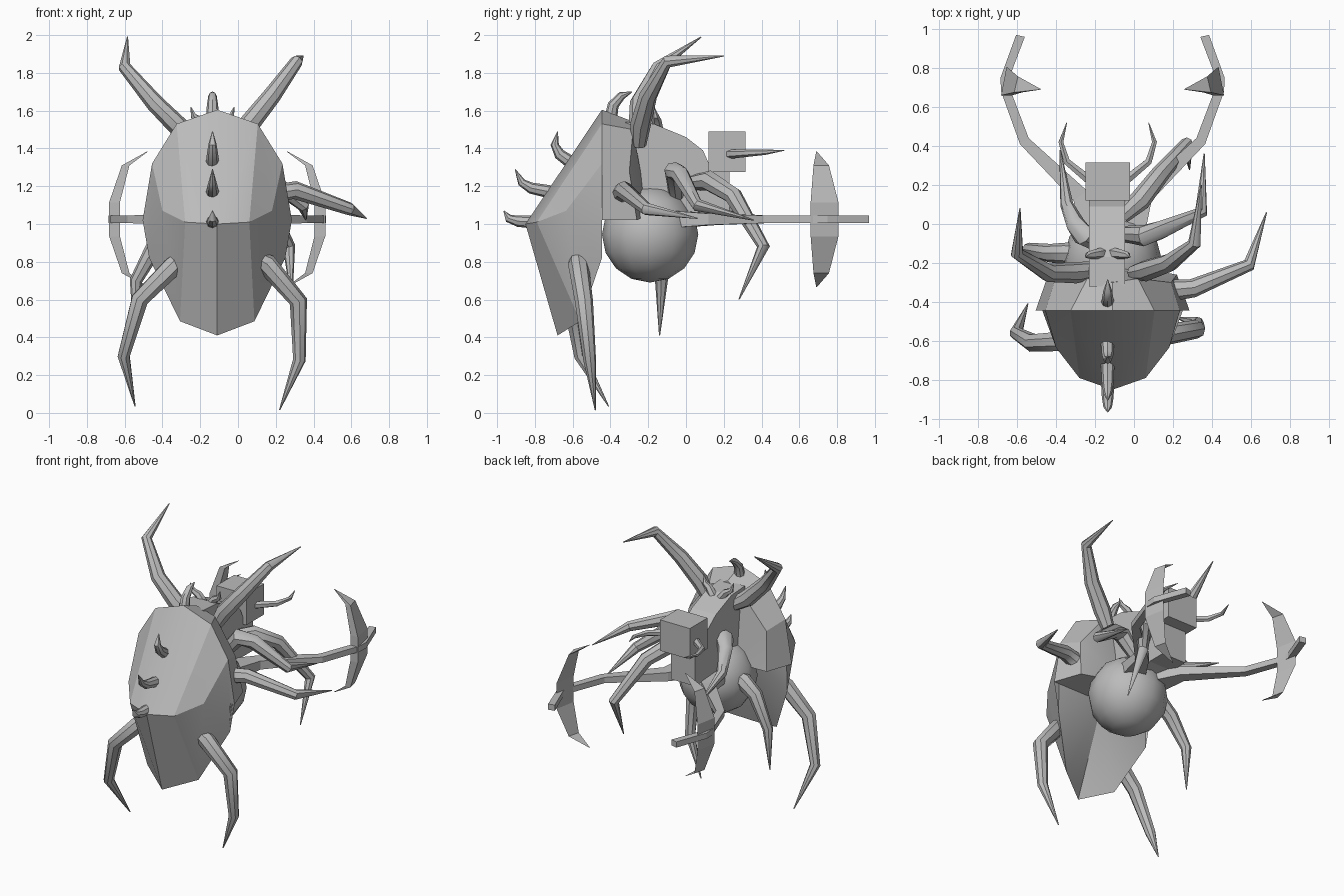
import bpy, bmesh, math
from mathutils import Vector

cube = bpy.data.objects.get("Cube")
if cube:
    bpy.data.objects.remove(cube, do_unlink=True)

grey = bpy.data.materials.new("shell_grey")
grey.use_nodes = True
COLOUR = (0.5, 0.5, 0.5, 1)
grey.diffuse_color = COLOUR
grey.node_tree.nodes["Principled BSDF"].inputs["Base Color"].default_value = COLOUR

BODY_X = -0.11   # symmetry line of shell and pincers
HEAD_X = -0.135  # symmetry line of head and horns


def finish(name, bm, smooth=0):
    bmesh.ops.recalc_face_normals(bm, faces=bm.faces)
    mesh = bpy.data.meshes.new(name)
    bm.to_mesh(mesh)
    bm.free()
    mesh.materials.append(grey)
    ob = bpy.data.objects.new(name, mesh)
    bpy.context.collection.objects.link(ob)
    if smooth:
        bpy.ops.object.select_all(action='DESELECT')
        ob.select_set(True)
        bpy.context.view_layer.objects.active = ob
        bpy.ops.object.shade_smooth_by_angle(angle=math.radians(smooth))
    return ob


def loft(name, rings, smooth=0):
    """Skin closed rings of points and cap both ends."""
    bm = bmesh.new()
    rows = [[bm.verts.new(p) for p in ring] for ring in rings]
    n = len(rows[0])
    for a, b in zip(rows, rows[1:]):
        for i in range(n):
            j = (i + 1) % n
            bm.faces.new((a[i], a[j], b[j], b[i]))
    bm.faces.new(rows[0])
    bm.faces.new(rows[-1])
    return finish(name, bm, smooth)


def tube(name, path, radii, sides=8):
    """Tapering round limb along a path."""
    pts = [Vector(p) for p in path]
    rings, side = [], None
    for i, p in enumerate(pts):
        d = (pts[min(i + 1, len(pts) - 1)] - pts[max(i - 1, 0)]).normalized()
        ref = side or (Vector((0, 0, 1)) if abs(d.z) < 0.8 else Vector((0, 1, 0)))
        side = (ref - d * ref.dot(d)).normalized()
        up = d.cross(side)
        rings.append([p + (side * math.cos(t) + up * math.sin(t)) * radii[i]
                      for t in (2 * math.pi * k / sides for k in range(sides))])
    return loft(name, rings, 40)


def box(name, x, y, z):
    return loft(name, [[(a, y[0], z[0]), (a, y[1], z[0]), (a, y[1], z[1]), (a, y[0], z[1])] for a in x])


def mirrored(half):
    """Half outline, from centre to centre, completed across the body line."""
    full = half + [(-x, y, z) for x, y, z in reversed(half) if x > 0]
    return [(BODY_X + x, y, z) for x, y, z in full]


def bridge_strip(bm, upper, lower):
    for i in range(len(upper) - 1):
        quad = []
        for v in (upper[i], upper[i + 1], lower[i + 1], lower[i]):
            if v not in quad:
                quad.append(v)
        bm.faces.new(quad)


# Shell: upper shield, lower keel and rear dome sharing one seam
R = -0.445
top, shoulder, side = (0, R, 1.605), (.215, R, 1.53), (.345, R, 1.32)
seam = [side, (.29, -.635, 1.07), (.17, -.79, 1.01), (0, -.85, 1.0)]
hip, low = (.395, R, 1.02), (.36, R, .82)
keel = [hip, low, (.197, -.56, .485), (0, -.68, .41)]
dome = [(0, -.3, 1.55), (.13, -.28, 1.5), (.3, -.3, 1.28), (.33, -.26, 1.02)]
rim = [top, shoulder, side, hip]

bm = bmesh.new()
cache = {}


def vert(p, s):
    key = (round(p[0] * s, 4), p[1], p[2])
    if key not in cache:
        cache[key] = bm.verts.new((BODY_X + key[0], p[1], p[2]))
    return cache[key]


for s in (1, -1):
    S, K, D, M = ([vert(p, s) for p in row] for row in (seam, keel, dome, rim))
    bm.faces.new((M[0], M[1], S[3]))
    bm.faces.new((M[1], S[2], S[3]))
    bm.faces.new((M[1], S[1], S[2]))
    bm.faces.new((M[1], S[0], S[1]))
    bridge_strip(bm, S, K)
    bridge_strip(bm, M, D)
    back, heart = vert((0, -.2, 1.05), s), vert((0, R, 1.02), s)
    for a, b in zip(D, D[1:]):
        bm.faces.new((a, b, back))
    bm.faces.new((D[-1], K[0], heart, back))
    for a, b in zip(K, K[1:]):
        bm.faces.new((a, b, heart))
finish("shell", bm, 22)

# Round belly
bm = bmesh.new()
bmesh.ops.create_uvsphere(bm, u_segments=12, v_segments=8, radius=.255)
bmesh.ops.translate(bm, verts=bm.verts, vec=(BODY_X, -.19, .945))
finish("belly", bm, 32)

# Thorax, neck and head
profile = [(-.32, 1.54), (-.17, 1.53), (0, 1.46), (.09, 1.39), (.13, 1.3), (.13, 1.06), (-.05, 1.0), (-.32, 1.0)]
loft("thorax", [[(x, y, z) for y, z in profile] for x in (-.23, -.045)])
box("neck", (-.23, -.045), (.1, .23), (1.05, 1.32))
box("head", (-.25, -.02), (.12, .315), (1.275, 1.49))

# Pincer arms with crescent blades, and feelers
for s, label in ((1, "left"), (-1, "right")):
    def put(x, y, z, c=BODY_X):
        return (c + s * x, y, z)

    arm = [((.0, -.03), (.16, -.08), .045), ((.13, .17), (.2, .12), .03), ((.43, .44), (.475, .41), .02),
           ((.525, .69), (.572, .68), .02), ((.53, .75), (.575, .75), .02), ((.45, .96), (.495, .97), .02)]
    loft(label + "_pincer_arm", [[put(*a, 1.025 - h), put(*b, 1.025 - h), put(*b, 1.025 + h), put(*a, 1.025 + h)]
                                 for a, b, h in arm])
    half = [(.365, .37, .69, .69, .36), (.465, .505, .675, .755, .285), (.515, .572, .66, .805, .09)]
    sections = half + [(i, o, f, b, -h) for i, o, f, b, h in reversed(half)]
    loft(label + "_pincer_blade", [[put(i, f, 1.025 + h), put(o, f, 1.025 + h), put((i + o) / 2, b + .002, 1.025 + h)]
                                   for i, o, f, b, h in sections])
    tube(label + "_feeler", [put(.1, .23, 1.37, HEAD_X), put(.21, .32, 1.375, HEAD_X),
                             put(.24, .42, 1.38, HEAD_X), put(.21, .52, 1.39, HEAD_X)], (.025, .02, .014, .002), 6)
    tube(label + "_thorax_horn", [put(.03, -.15, 1.5, HEAD_X), put(.065, -.155, 1.55, HEAD_X),
                                  put(.1, -.16, 1.57, HEAD_X), put(.115, -.17, 1.62, HEAD_X)], (.03, .025, .018, .002), 6)

# Curved horns down the shell midline, as (y, z) paths
horns = [[(-.4, 1.55), (-.385, 1.63), (-.34, 1.68), (-.285, 1.7)],
         [(-.6, 1.32), (-.67, 1.37), (-.695, 1.42), (-.68, 1.49)],
         [(-.72, 1.17), (-.82, 1.19), (-.87, 1.22), (-.905, 1.29)],
         [(-.8, 1.01), (-.89, 1.015), (-.94, 1.03), (-.965, 1.07)]]
for i, path in enumerate(horns):
    tube(f"shell_horn_{i + 1}", [(HEAD_X, y, z) for y, z in path], (.035, .03, .022, .002))

# Jointed legs ending in points
legs = {
    "right_lower_leg": [(-.3, -.56, .83), (-.35, -.6, .77), (-.52, -.61, .6), (-.605, -.56, .3), (-.545, -.41, .035)],
    "left_lower_leg": [(.08, -.57, .83), (.15, -.57, .79), (.32, -.54, .59), (.325, -.51, .28), (.22, -.48, .015)],
    "right_upper_leg": [(-.18, -.23, 1.42), (-.3, -.25, 1.5), (-.44, -.25, 1.64), (-.6, -.15, 1.83), (-.585, .08, 1.99)],
    "left_upper_leg": [(0, -.25, 1.42), (.06, -.24, 1.53), (.18, -.2, 1.68), (.31, -.1, 1.86), (.345, .2, 1.89)],
    "left_side_leg": [(.12, -.35, 1.05), (.2, -.34, 1.16), (.3, -.33, 1.18), (.59, -.21, 1.08), (.68, .06, 1.03)],
    "left_rear_leg": [(-.06, -.05, 1.15), (.05, -.06, 1.28), (.14, -.03, 1.26), (.345, .06, 1.1), (.36, .36, 1.02)],
    "left_end_leg": [(-.06, .04, 1.22), (.03, .12, 1.23), (.13, .25, 1.15), (.27, .41, .88), (.285, .28, .6)],
    "right_rear_leg": [(-.2, -.1, 1.15), (-.26, -.06, 1.28), (-.3, .0, 1.24), (-.345, .1, 1.12), (-.38, .38, 1.04)],
    "right_side_leg": [(-.25, -.15, 1.0), (-.34, -.15, .97), (-.43, -.15, .9), (-.54, -.13, .7), (-.55, -.14, .41)],
}
for name, path in legs.items():
    tube(name, path, (.04, .055, .048, .034, .003))
